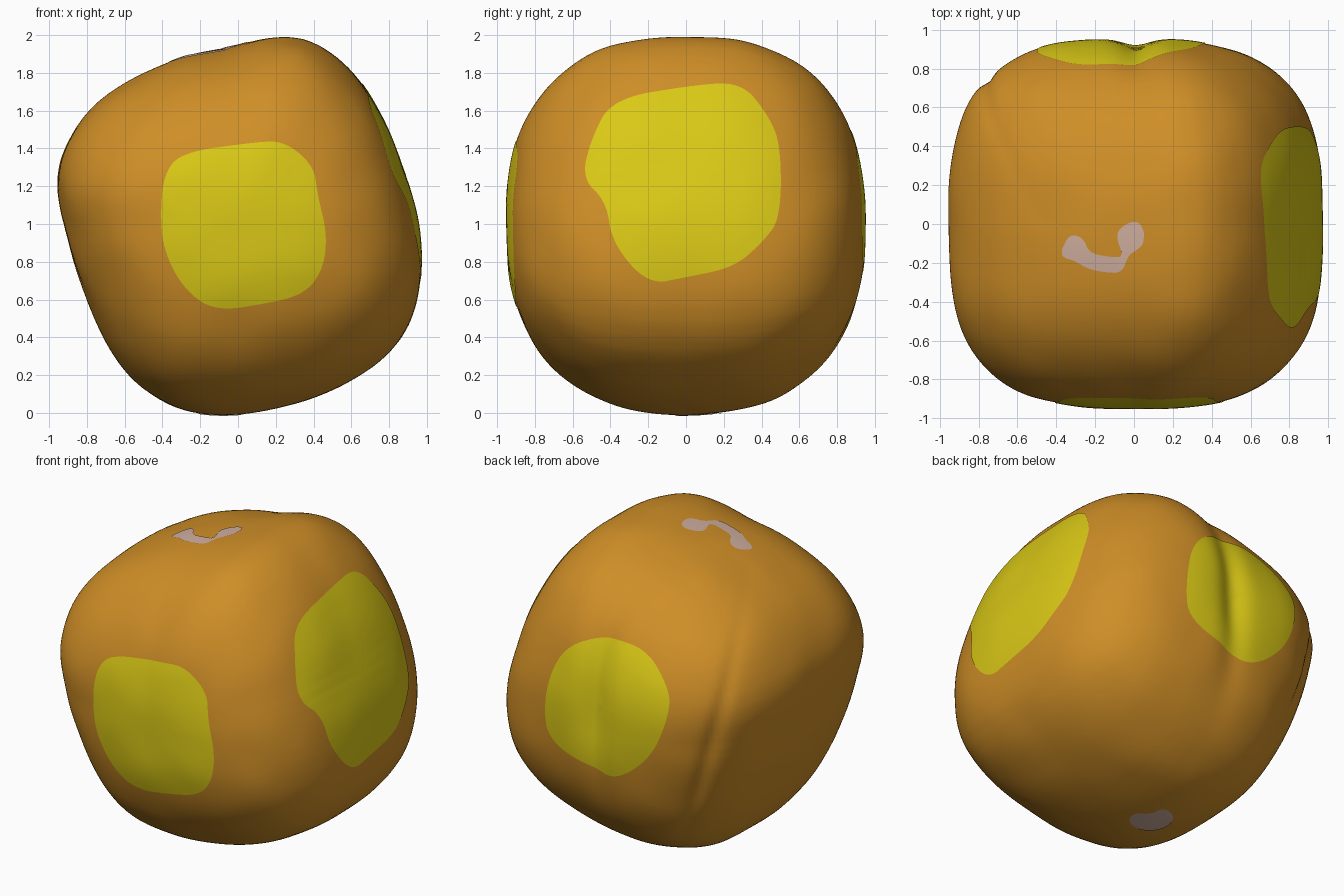
import bpy, bmesh, math
from mathutils import Vector, noise

cube = bpy.data.objects.get("Cube")
if cube:
    bpy.data.objects.remove(cube, do_unlink=True)


def material(name, rgb):
    mat = bpy.data.materials.new(name)
    mat.use_nodes = True
    mat.diffuse_color = (*rgb, 1)
    bsdf = mat.node_tree.nodes["Principled BSDF"]
    bsdf.inputs["Base Color"].default_value = (*rgb, 1)
    bsdf.inputs["Roughness"].default_value = 0.7
    return mat


ORANGE = material("orange skin", (0.62, 0.27, 0.02))
YELLOW = material("yellow patch", (0.70, 0.58, 0.008))
PALE = material("pale pink mark", (0.62, 0.42, 0.34))

# Tilted rounded-square profile of the body (x, z)
PROFILE = [(-.96, 1.2), (-.92, 1.4), (-.75, 1.63), (-.5, 1.78), (0, 1.92), (.25, 2),
           (.4, 1.97), (.55, 1.85), (.7, 1.65), (.85, 1.3), (.95, .9), (.95, .6),
           (.87, .4), (.7, .25), (.5, .13), (.2, .04), (-.1, 0), (-.35, .04),
           (-.55, .17), (-.7, .4), (-.8, .65), (-.9, 1)]
STEPS = 72
HALF_DEPTH = 0.95


def radius_table():
    polar = sorted((math.atan2(z - 1, x) % math.tau, math.hypot(x, z - 1)) for x, z in PROFILE)
    first, last = polar[0], polar[-1]
    polar = [(last[0] - math.tau, last[1])] + polar + [(first[0] + math.tau, first[1])]
    table = []
    for i in range(STEPS):
        a = math.tau * i / STEPS
        for (a0, r0), (a1, r1) in zip(polar, polar[1:]):
            if a0 <= a < a1:
                table.append(r0 + (r1 - r0) * (a - a0) / (a1 - a0))
                break
    for _ in range(3):
        table = [(table[i - 1] + 2 * table[i] + table[(i + 1) % STEPS]) / 4 for i in range(STEPS)]
    return [r * 1.008 for r in table]


RADII = radius_table()


def bump(value, width):
    return math.exp(-(value / width) ** 2)


def gauge(p):
    """Below 1 inside the body, above 1 outside; p is relative to the body centre."""
    angle = math.atan2(p.z, p.x)
    k = (angle % math.tau) / math.tau * STEPS
    i = int(k)
    r = RADII[i % STEPS] + (RADII[(i + 1) % STEPS] - RADII[i % STEPS]) * (k - i)
    power = 2.95 - 0.55 * math.sin(angle) ** 2
    g = ((math.hypot(p.x, p.z) / r) ** power + abs(p.y / HALF_DEPTH) ** power) ** (1 / power)
    q = p / max(g, 1e-6)
    swell = 1 + 0.007 * noise.noise(q * 3.5)
    if q.y > 0:
        # Dent down the back and crease along the back edge
        swell -= 0.05 * bump(q.x - 0.01, 0.09) * bump(q.z - 0.15, 0.5) * q.y
        if q.x < 0:
            line = 0.84 * q.x + 0.54 * q.y + 0.19 + 0.24 * q.z
            swell -= 0.022 * bump(line, 0.045) * bump(q.z, 0.5)
    return g / swell


def finish(bm, name, mat):
    for v in bm.verts:
        v.co.z += 1
    for f in bm.faces:
        f.smooth = True
    mesh = bpy.data.meshes.new(name)
    bm.to_mesh(mesh)
    bm.free()
    mesh.materials.append(mat)
    obj = bpy.data.objects.new(name, mesh)
    bpy.context.collection.objects.link(obj)
    return obj


# Body: a gridded cube pulled onto the rounded shape
bm = bmesh.new()
bmesh.ops.create_cube(bm, size=2)
bmesh.ops.subdivide_edges(bm, edges=bm.edges[:], cuts=55, use_grid_fill=True)
for v in bm.verts:
    d = Vector([math.tan(c * math.pi / 4) for c in v.co]).normalized()
    v.co = d / gauge(d)
finish(bm, "body", ORANGE)


def rounded(points, closed):
    """Corner cutting of an outline."""
    for _ in range(3):
        pairs = list(zip(points, points[1:] + points[:1]))
        if not closed:
            pairs.pop()
        cut = [a.lerp(b, t) for a, b in pairs for t in (0.25, 0.75)]
        points = cut if closed else [points[0]] + cut + [points[-1]]
    return points


def on_surface(uv, axis, sign):
    """Drop a 2D point onto the body along an axis."""
    def place(t):
        c = [uv.x, uv.y]
        c.insert(axis, sign * t)
        return Vector(c)
    lo, hi = 0.0, 1.3
    for _ in range(22):
        mid = (lo + hi) / 2
        if gauge(place(mid)) < 1:
            lo = mid
        else:
            hi = mid
    return place(lo) * 1.004


def sheet(name, mat, axis, sign, outer, inner=None, rows=14):
    """Thin skin between two edges, or from an outline to its middle."""
    drop = Vector((0, 0 if axis == 2 else 1))
    closed = inner is None
    a = rounded([Vector(p) - drop for p in outer], closed)
    if closed:
        b = [sum(a, Vector((0, 0))) / len(a)] * len(a)
    else:
        b = rounded([Vector(p) - drop for p in inner], False)
    bm = bmesh.new()
    grid = [[bm.verts.new(on_surface(p.lerp(q, r / rows), axis, sign)) for p, q in zip(a, b)]
            for r in range(rows + 1)]
    n = len(a)
    for low, high in zip(grid, grid[1:]):
        for i in range(n if closed else n - 1):
            j = (i + 1) % n
            bm.faces.new((low[i], low[j], high[j], high[i]))
    bmesh.ops.remove_doubles(bm, verts=bm.verts[:], dist=1e-5)
    bm.normal_update()
    if sum(f.normal[axis] * f.calc_area() for f in bm.faces) * sign < 0:
        bmesh.ops.reverse_faces(bm, faces=bm.faces[:])
    finish(bm, name, mat)


# Yellow patches on three sides
sheet("front_patch", YELLOW, 1, -1, [
    (-.41, 1.05), (-.39, 1.27), (-.29, 1.38), (.08, 1.43), (.24, 1.44), (.4, 1.31),
    (.42, 1.15), (.47, .95), (.45, .76), (.35, .63), (.15, .58), (-.12, .54),
    (-.28, .65), (-.39, .85)])
sheet("left_patch", YELLOW, 0, 1, [
    (-.55, 1.24), (-.5, 1.45), (-.39, 1.66), (.02, 1.73), (.29, 1.75), (.43, 1.58),
    (.5, 1.42), (.5, 1.03), (.4, .9), (.25, .77), (0, .72), (-.2, .68),
    (-.39, .9), (-.42, 1.12)])
sheet("back_patch", YELLOW, 1, 1, [
    (.21, 1.47), (0, 1.55), (-.28, 1.54), (-.48, 1.36), (-.51, 1.2), (-.4, .9),
    (-.14, .68), (.04, .72), (.35, .82), (.38, 1.03), (.33, 1.3)])

# Pale curved mark on top, small blot underneath
sheet("top_mark", PALE, 2, 1,
      [(-.37, -.13), (-.33, -.05), (-.26, -.07), (-.23, -.15), (-.12, -.17), (-.05, -.17),
       (-.1, -.05), (-.03, .01), (.03, .01), (.05, -.04)],
      [(-.37, -.13), (-.37, -.17), (-.3, -.19), (-.24, -.23), (-.14, -.25), (-.06, -.25),
       (-.03, -.16), (.02, -.13), (.05, -.1), (.05, -.04)], rows=6)
sheet("bottom_mark", PALE, 2, -1,
      [(-.22, .08), (-.2, -.02), (-.1, -.08), (.02, -.04), (.04, .06), (-.04, .1),
       (-.06, .2), (-.16, .18)], rows=6)
